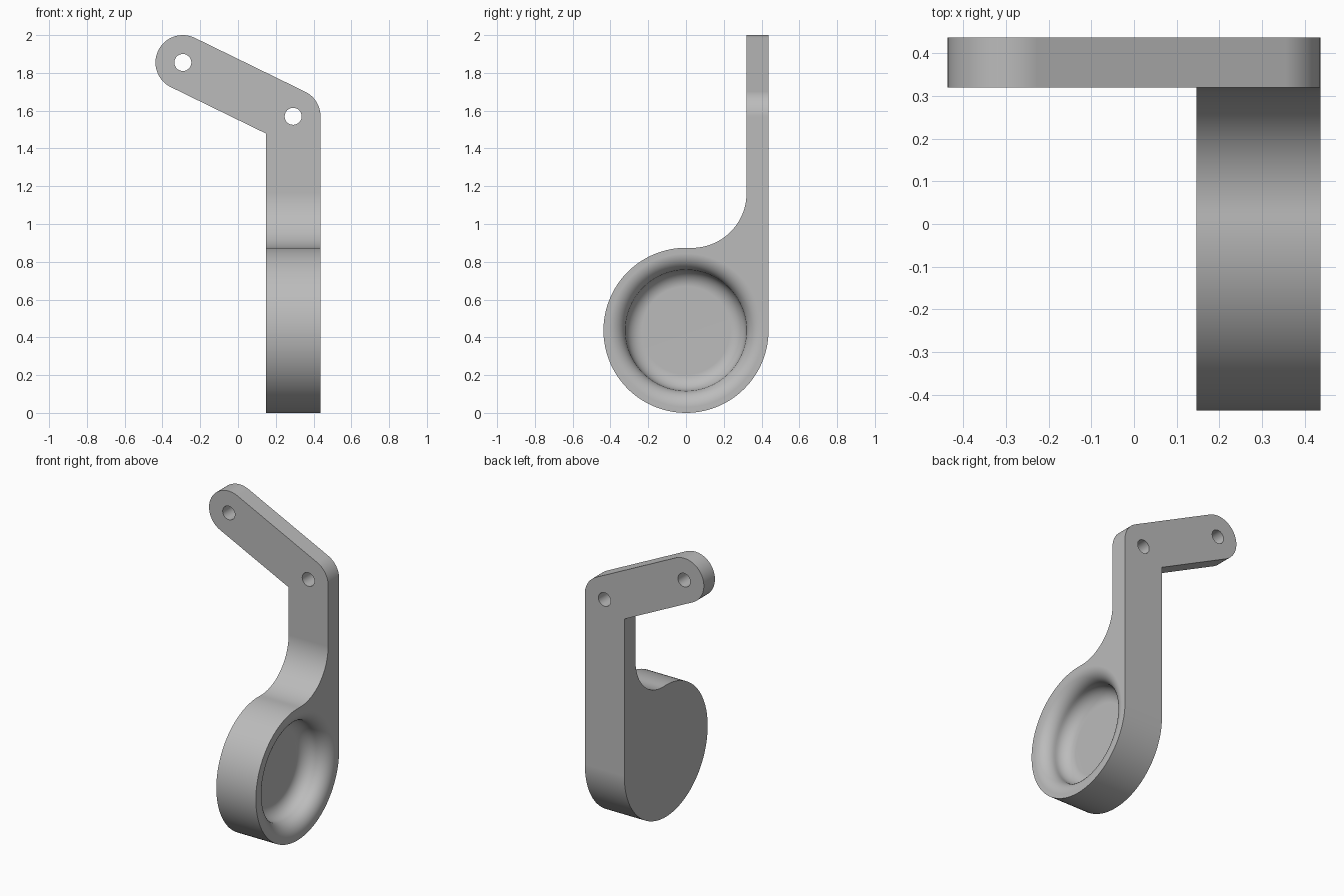
import bpy, bmesh
from math import pi, sin, cos, atan2
from mathutils import Vector, Matrix

cube = bpy.data.objects.get("Cube")
if cube:
    bpy.data.objects.remove(cube)

R, W, T, LIP = 0.437, 0.145, 0.1165, 0.087   # disc radius, half width, strip thickness, lip rounding
grey = bpy.data.materials.new("plain grey")
grey.use_nodes = True
grey.diffuse_color = (0.5, 0.5, 0.5, 1)
grey.node_tree.nodes["Principled BSDF"].inputs["Base Color"].default_value = (0.5, 0.5, 0.5, 1)


def arc(cx, cy, r, a0, a1, n):
    return [(cx + r * cos(a0 + (a1 - a0) * i / n), cy + r * sin(a0 + (a1 - a0) * i / n))
            for i in range(n + 1)]


def finish(name, bm):
    bmesh.ops.recalc_face_normals(bm, faces=bm.faces)
    mesh = bpy.data.meshes.new(name)
    bm.to_mesh(mesh)
    bm.free()
    mesh.materials.append(grey)
    ob = bpy.data.objects.new(name, mesh)
    bpy.context.collection.objects.link(ob)
    return ob


def extrude(name, points, place, depth):
    """Closed outline, positioned in 3D by place(), pushed along depth."""
    bm = bmesh.new()
    face = bm.faces.new([bm.verts.new(place(a, b)) for a, b in points])
    out = bmesh.ops.extrude_face_region(bm, geom=[face])
    bmesh.ops.translate(bm, vec=depth, verts=[v for v in out["geom"] if isinstance(v, bmesh.types.BMVert)])
    return finish(name, bm)


def boolean(target, cutter, operation):
    cutter.hide_render = True
    mod = target.modifiers.new(operation.title(), "BOOLEAN")
    mod.operation, mod.solver, mod.object = operation, "EXACT", cutter
    bpy.context.view_layer.objects.active = target
    bpy.ops.object.modifier_apply(modifier=mod.name)
    bpy.data.objects.remove(cutter)


# Side outline: round cup, concave neck, thin upright strip
neck_r = 0.29
ny = R - T - neck_r
nz = R + ((R + neck_r) ** 2 - ny ** 2) ** 0.5
meet = atan2(nz - R, ny)
side = [(R, 2.2), (R - T, 2.2)]
side += arc(ny, nz, neck_r, 0, meet - pi, 28)
side += arc(0, R, R, meet, 2 * pi, 84)[1:]
hook = extrude("hook_bracket", side, lambda y, z: (-0.6, y, z), (1.2, 0, 0))

# Front outline: upright with a sloping arm and rounded ends
elbow, tip = Vector((R - W, 1.57)), Vector((W - R, 1.855))
along = tip - elbow
slope = atan2(along.y, along.x)
under = elbow + Vector((cos(slope + pi / 2), sin(slope + pi / 2))) * W
x_in = R - 2 * W
z_in = under.y + (x_in - under.x) * along.y / along.x
front = [(x_in, -0.2), (R, -0.2)]
front += arc(*elbow, W, 0, slope - pi / 2, 16)
front += arc(*tip, W, slope - pi / 2, slope + pi / 2, 36)
front += [(x_in, z_in)]
front_form = extrude("front_form", front, lambda x, z: (x, -0.6, z), (0, 1.2, 0))
boolean(hook, front_form, "INTERSECT")

# Screw holes
for centre in (elbow, tip):
    hole = extrude("hole_cutter", arc(*centre, 0.045, 0, 2 * pi, 32)[:-1],
                   lambda x, z: (x, 0.2, z), (0, 0.4, 0))
    boolean(hook, hole, "DIFFERENCE")

# Round recess with a rolled lip and a filleted floor
rim = 0.32
curve = [(0, R + 0.1), (rim + LIP, R + 0.1)]
curve += arc(rim + LIP, R - LIP, LIP, pi / 2, pi, 10)
curve += arc(rim - LIP, R - LIP, LIP, 0, -pi / 2, 10)[1:]
curve += [(0, R - 2 * LIP)]
bm = bmesh.new()
verts = [bm.verts.new((x, r, R)) for r, x in curve]
edges = [bm.edges.new(pair) for pair in zip(verts, verts[1:])]
bmesh.ops.spin(bm, geom=verts + edges, cent=(0, 0, R), axis=(1, 0, 0), angle=2 * pi, steps=80)
bmesh.ops.remove_doubles(bm, verts=bm.verts, dist=0.0001)
boolean(hook, finish("recess_cutter", bm), "DIFFERENCE")

# Smooth curves, crisp edges
bpy.ops.object.select_all(action="DESELECT")
hook.select_set(True)
bpy.context.view_layer.objects.active = hook
bpy.ops.object.shade_smooth_by_angle(angle=0.6)
weighted = hook.modifiers.new("Weighted normals", "WEIGHTED_NORMAL")
weighted.keep_sharp = True
